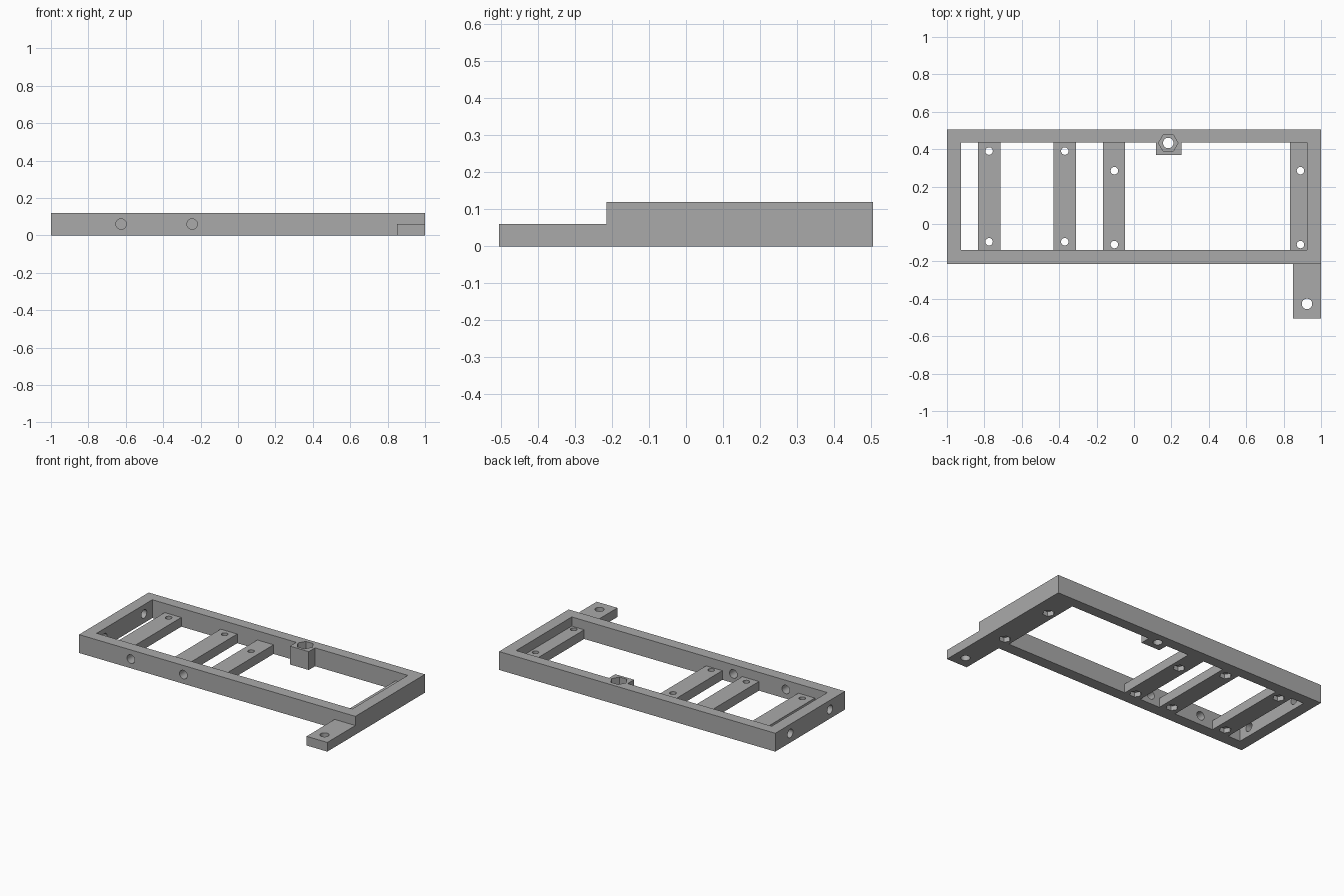
import bpy, bmesh, math
from mathutils import Matrix, Vector

if "Cube" in bpy.data.objects:
    bpy.data.objects.remove(bpy.data.objects["Cube"], do_unlink=True)

grey = bpy.data.materials.new("plain grey")
grey.use_nodes = True
colour = (0.4, 0.4, 0.4, 1)
grey.diffuse_color = colour
grey.node_tree.nodes["Principled BSDF"].inputs["Base Color"].default_value = colour

HEIGHT = 0.12
HALF = HEIGHT / 2


def make_object(name, bm):
    mesh = bpy.data.meshes.new(name)
    bmesh.ops.recalc_face_normals(bm, faces=bm.faces)
    bm.to_mesh(mesh)
    bm.free()
    obj = bpy.data.objects.new(name, mesh)
    obj.data.materials.append(grey)
    bpy.context.collection.objects.link(obj)
    return obj


def prism(name, outline, height):
    """Extrude a flat outline upwards from the ground."""
    bm = bmesh.new()
    base = bm.faces.new([bm.verts.new((x, y, 0)) for x, y in outline])
    top = bmesh.ops.extrude_face_region(bm, geom=[base])["geom"]
    verts = [v for v in top if isinstance(v, bmesh.types.BMVert)]
    bmesh.ops.translate(bm, verts=verts, vec=(0, 0, height))
    return make_object(name, bm)


def box(name, x0, x1, y0, y1, height):
    return prism(name, [(x0, y0), (x1, y0), (x1, y1), (x0, y1)], height)


def bore(bm, centre, radius, length, sides=32, axis="Z"):
    """Add one drill shape to a cutter mesh."""
    turn = {"X": Matrix.Rotation(math.pi / 2, 4, "Y"),
            "Y": Matrix.Rotation(math.pi / 2, 4, "X"),
            "Z": Matrix.Rotation(math.pi / 2, 4, "Z")}[axis]
    bmesh.ops.create_cone(bm, cap_ends=True, segments=sides, radius1=radius,
                          radius2=radius, depth=length,
                          matrix=Matrix.Translation(Vector(centre)) @ turn)


# Rectangular frame: an outer and inner loop joined by quads, then thickened
bm = bmesh.new()
loops = []
for x, y0, y1 in ((1, -0.215, 0.505), (0.925, -0.14, 0.435)):
    for z in (0, HEIGHT):
        loops.append([bm.verts.new((px, py, z)) for px, py in
                      ((-x, y0), (x, y0), (x, y1), (-x, y1))])
outer_low, outer_top, inner_low, inner_top = loops
for a, b in ((outer_low, outer_top), (outer_top, inner_top),
             (inner_top, inner_low), (inner_low, outer_low)):
    for i in range(4):
        j = (i + 1) % 4
        bm.faces.new((a[i], a[j], b[j], b[i]))
parts = [make_object("frame", bm)]

# Crossbars: left edge, right edge, hole x, hole y positions
crossbars = [(-0.835, -0.715, -0.775, (0.39, -0.095)),
             (-0.43, -0.31, -0.37, (0.39, -0.095)),
             (-0.165, -0.047, -0.105, (0.285, -0.11)),
             (0.835, 0.925, 0.89, (0.285, -0.11))]
holes, pockets = bmesh.new(), bmesh.new()
for n, (x0, x1, hx, hys) in enumerate(crossbars, 1):
    parts.append(box(f"crossbar_{n}", x0, x1, -0.14, 0.435, HALF))
    for hy in hys:
        bore(holes, (hx, hy, 0), 0.02, 0.5)
        bore(pockets, (hx, hy, 0), 0.036, 0.06, 6)

# Nut boss inside the back rail
parts.append(box("nut_boss", 0.117, 0.253, 0.37, 0.435, HEIGHT))
bore(holes, (0.183, 0.433, 0), 0.028, 0.5)
bore(pockets, (0.183, 0.433, HEIGHT), 0.052, 0.1, 6)

# Mounting tab at the front corner
parts.append(box("mounting_tab", 0.85, 1, -0.505, -0.215, HALF))
bore(holes, (0.925, -0.427, 0), 0.028, 0.5)

# Cable holes through the front rail and the right end rail
for x in (-0.625, -0.245):
    bore(holes, (x, -0.18, HALF), 0.028, 0.12, axis="Y")
for y in (0.35, -0.06):
    bore(holes, (-0.96, y, HALF), 0.028, 0.12, axis="X")

cutters = [make_object("hole_cutter", holes), make_object("pocket_cutter", pockets)]
for cutter in cutters:
    cutter.hide_render = True

# Cut every part, then smooth the round bores
for part in parts:
    bpy.ops.object.select_all(action="DESELECT")
    part.select_set(True)
    bpy.context.view_layer.objects.active = part
    for cutter in cutters:
        mod = part.modifiers.new(cutter.name, "BOOLEAN")
        mod.operation = "DIFFERENCE"
        mod.solver = "EXACT"
        mod.object = cutter
        bpy.ops.object.modifier_apply(modifier=mod.name)
    bpy.ops.object.shade_smooth_by_angle(angle=math.radians(30))

for cutter in cutters:
    bpy.data.objects.remove(cutter, do_unlink=True)
